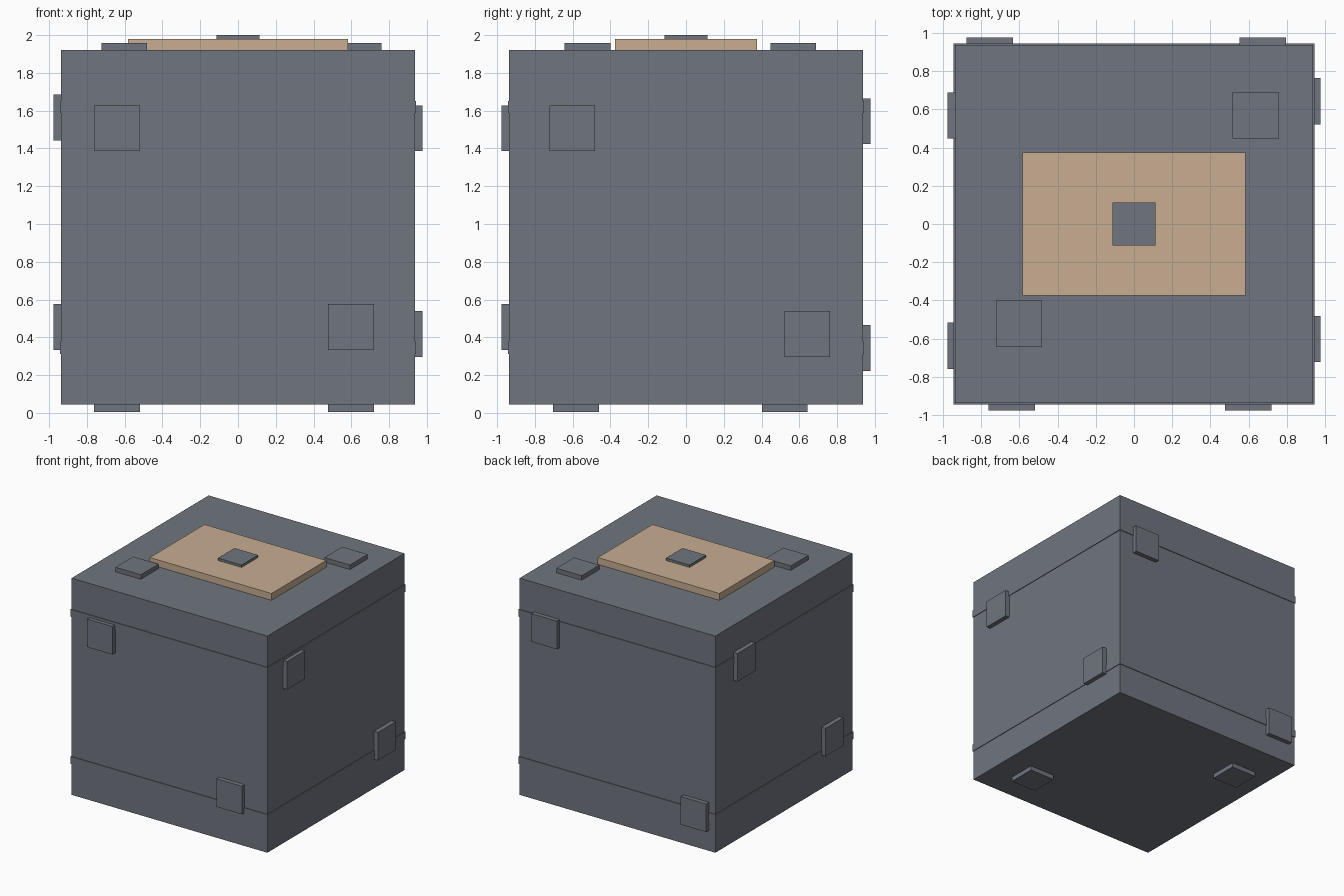
import bpy
from mathutils import Vector

default = bpy.data.objects.get("Cube")
if default:
    bpy.data.objects.remove(default, do_unlink=True)


def make_material(name, rgb):
    mat = bpy.data.materials.new(name)
    mat.use_nodes = True
    color = (*rgb, 1)
    mat.diffuse_color = color
    mat.node_tree.nodes["Principled BSDF"].inputs["Base Color"].default_value = color
    return mat


gray = make_material("slate gray", (0.16, 0.178, 0.209))
tan = make_material("pale tan", (0.578, 0.423, 0.287))


def box(name, center, size, mat):
    bpy.ops.mesh.primitive_cube_add(size=1, location=center)
    obj = bpy.context.object
    obj.name = name
    obj.scale = size
    bpy.ops.object.transform_apply(location=False, rotation=False, scale=True)
    obj.data.materials.append(mat)
    return obj


HALF = 0.938      # half width of the crate
MID = 0.982       # height of its centre
DEPTH = 0.039     # how far the studs stand out
STUD = 0.243      # stud width

# Main body
box("crate_body", (0, 0, MID), (2 * HALF, 2 * HALF, 2 * HALF), gray)

# Thin straps wrapped around the body
for name, side in (("upper_strap", 1), ("lower_strap", -1)):
    box(name, (0, 0, MID + side * 0.637), (2 * HALF + 0.011, 2 * HALF + 0.011, 0.064), gray)

# Lid panel and its central button
box("lid_panel", (0, 0, 1.949), (1.166, 0.75, 0.06), tan)
box("lid_button", (0, 0, 1.98), (0.226, 0.226, 0.04), gray)

# Two square studs on each side: axis, direction, centres in the other two axes
studs = {
    "front": (1, -1, ((-0.64, 1.507), (0.599, 0.455))),
    "back": (1, 1, ((0.675, 1.544), (-0.755, 0.343))),
    "right": (0, 1, ((-0.602, 1.507), (0.642, 0.418))),
    "left": (0, -1, ((0.568, 1.563), (-0.637, 0.455))),
    "top": (2, 1, ((0.638, 0.568), (-0.602, -0.522))),
    "bottom": (2, -1, ((-0.64, 0.523), (0.599, -0.583))),
}
for side, (axis, sign, spots) in studs.items():
    for number, spot in enumerate(spots, 1):
        center = list(spot)
        base = MID if axis == 2 else 0
        # Sink each stud slightly into the body
        center.insert(axis, base + sign * (HALF + DEPTH / 2 - 0.005))
        size = Vector((STUD, STUD, STUD))
        size[axis] = DEPTH + 0.01
        box(f"{side}_stud_{number}", center, size, gray)
